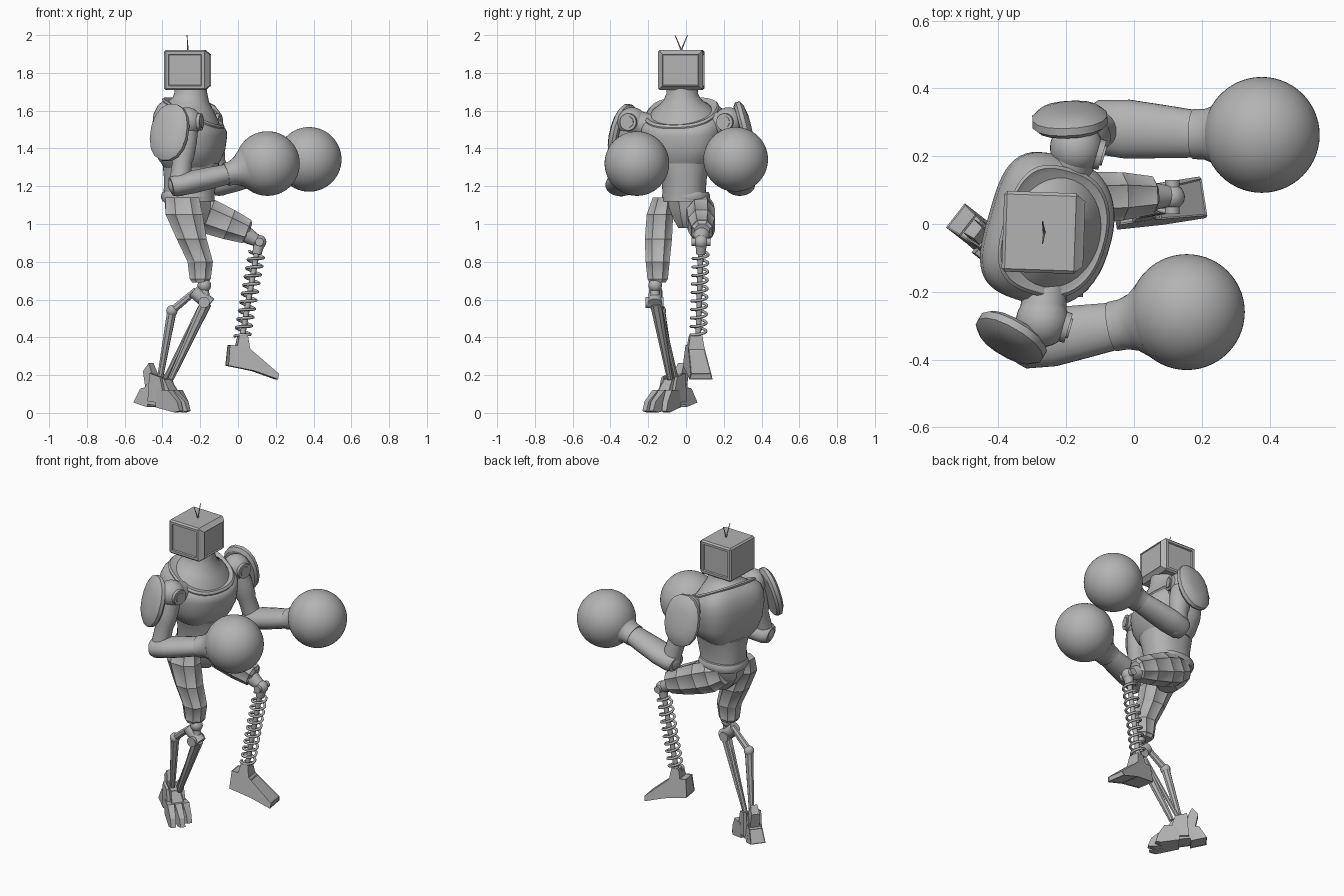
import bpy, bmesh
from math import sin, cos, pi, radians, copysign
from mathutils import Matrix, Vector

old = bpy.data.objects.get("Cube")
if old:
    bpy.data.objects.remove(old, do_unlink=True)

grey = bpy.data.materials.new("grey metal")
grey.use_nodes = True
grey.diffuse_color = (0.45, 0.45, 0.45, 1)
grey.node_tree.nodes["Principled BSDF"].inputs["Base Color"].default_value = grey.diffuse_color


def finish(name, bm, frame=None, smooth=32):
    """Turn a bmesh into a shaded object."""
    if frame:
        bm.transform(frame)
    bmesh.ops.recalc_face_normals(bm, faces=bm.faces)
    mesh = bpy.data.meshes.new(name)
    bm.to_mesh(mesh)
    bm.free()
    obj = bpy.data.objects.new(name, mesh)
    bpy.context.collection.objects.link(obj)
    mesh.materials.append(grey)
    bpy.ops.object.select_all(action='DESELECT')
    obj.select_set(True)
    bpy.context.view_layer.objects.active = obj
    bpy.ops.object.shade_smooth_by_angle(angle=radians(smooth))
    return obj


def along(p, q, side=(0, 1, 0)):
    """Frame at p whose z points to q and whose y leans to side."""
    z = (Vector(q) - Vector(p)).normalized()
    y = Vector(side)
    y = (y - z * y.dot(z)).normalized()
    x = y.cross(z)
    return Matrix.Translation(p) @ Matrix((x, y, z)).transposed().to_4x4()


def turned(x, y, z, yaw):
    return Matrix.Translation((x, y, z)) @ Matrix.Rotation(radians(yaw), 4, 'Z')


def loft(name, sections, sides=32, frame=None, power=2, panel=0, back=None):
    """Skin sections (x, y, z, rx, ry, tilt) stacked along local z; back squares the -x half."""
    bm = bmesh.new()
    rings = []
    for x, y, z, rx, ry, *tilt in sections:
        ring = []
        for i in range(sides):
            a = 2 * pi * (i + 0.5) / sides
            e = 2 / (back if back and cos(a) < 0 else power)
            u = copysign(abs(cos(a)) ** e, cos(a)) * rx
            v = copysign(abs(sin(a)) ** e, sin(a)) * ry
            ring.append(bm.verts.new((x + u, y + v, z - u * (tilt[0] if tilt else 0))))
        rings.append(ring)
    walls = []
    for a, b in zip(rings, rings[1:]):
        for i in range(sides):
            j = (i + 1) % sides
            walls.append(bm.faces.new((a[i], a[j], b[j], b[i])))
    bm.faces.new(rings[0])
    bm.faces.new(rings[-1])
    bmesh.ops.recalc_face_normals(bm, faces=bm.faces)
    if panel:
        bmesh.ops.inset_individual(bm, faces=walls, thickness=panel, depth=-panel * 0.4)
    return finish(name, bm, frame)


def rod(name, p, q, r1, r2=None, sides=16):
    length = (Vector(q) - Vector(p)).length
    r2 = r2 or r1
    return loft(name, [(0, 0, 0, r1, r1), (0, 0, length, r2, r2)], sides, along(p, q, (0.1, 1, 0.05)))


def ball(name, centre, r, detail=24):
    bm = bmesh.new()
    bmesh.ops.create_uvsphere(bm, u_segments=detail * 2, v_segments=detail, radius=r)
    return finish(name, bm, Matrix.Translation(centre))


def prism(name, outline, frame, panel=0):
    """Side outline of (x, z, half width) points, mirrored across local y."""
    bm = bmesh.new()
    a = [bm.verts.new((x, -w, z)) for x, z, w in outline]
    b = [bm.verts.new((x, w, z)) for x, z, w in outline]
    bm.faces.new(a)
    bm.faces.new(b)
    walls = []
    for i in range(len(a)):
        j = (i + 1) % len(a)
        walls.append(bm.faces.new((a[i], a[j], b[j], b[i])))
    bmesh.ops.recalc_face_normals(bm, faces=bm.faces)
    if panel:
        bmesh.ops.inset_individual(bm, faces=walls, thickness=panel, depth=-panel * 0.5)
    return finish(name, bm, frame, 20)


# Head: bevelled box, raised bezel with a recessed screen, recessed side panels
bm = bmesh.new()
bmesh.ops.create_cube(bm, size=1, matrix=Matrix.Diagonal((0.222, 0.238, 0.213, 1)))
bmesh.ops.bevel(bm, geom=bm.edges[:], offset=0.009, segments=1, affect='EDGES')
bm.normal_update()
for axis, rise in ((Vector((1, 0, 0)), 0.018), (Vector((0, 1, 0)), 0), (Vector((0, -1, 0)), 0)):
    face = max(bm.faces, key=lambda f: f.normal.dot(axis) * f.calc_area())
    bmesh.ops.inset_individual(bm, faces=[face], thickness=0.02, depth=rise)
    bmesh.ops.inset_individual(bm, faces=[face], thickness=0.005, depth=-0.008)
finish("head", bm, turned(-0.276, -0.025, 1.815, -2), 20)
for side in (-1, 1):
    rod("antenna", (-0.265, -0.025, 1.92), (-0.27, -0.025 + side * 0.033, 2.0), 0.004, 0.002, 6)

# Torso, twisted towards the rear arm
body = turned(-0.25, -0.02, 0, -16)
loft("chest", [(0, 0, 1.30, .13, .14), (0, 0, 1.34, .155, .18), (0, 0, 1.40, .175, .21, .05),
               (0, 0, 1.49, .185, .222, .15), (.003, 0, 1.535, .18, .222, .28), (.01, 0, 1.565, .165, .21, .4),
               (.018, 0, 1.585, .145, .185, .5)], 48, body, 2.3, 0, 3.4)
loft("collar", [(.018, 0, 1.57, .15, .19, .5), (.018, 0, 1.588, .154, .194, .5), (.018, 0, 1.598, .146, .184, .5),
                (.018, 0, 1.592, .134, .17, .5)], 48, body, 2.3, 0, 3)
loft("neck", [(.018, 0, 1.575, .14, .175, .5), (.016, 0, 1.602, .128, .158, .44), (.01, 0, 1.63, .112, .125, .3),
              (0, 0, 1.66, .096, .098, .12), (0, 0, 1.69, .088, .084), (0, 0, 1.73, .084, .08)], 32, body)
loft("waist", [(-.255, -.01, 1.12, .13, .115), (-.258, -.01, 1.17, .136, .115), (-.25, -.01, 1.24, .142, .12),
               (-.25, -.015, 1.32, .15, .145)], 40, None, 2.3)
loft("belt", [(-.265, 0, 1.12, .135, .12), (-.265, 0, 1.135, .142, .127), (-.265, 0, 1.155, .142, .127),
              (-.265, 0, 1.17, .135, .12)], 32, None, 2.4)
loft("pelvis", [(-.265, .005, 1.135, .135, .118), (-.265, .005, 1.08, .13, .1), (-.255, .005, 1.02, .1, .075),
                (-.25, .005, .98, .06, .05)], 8)


# Arms: shoulder, pad, upper arm, forearm, round glove
def arm(tag, shoulder, elbow, wrist, glove, pad, normal):
    s, e, w, g = map(Vector, (shoulder, elbow, wrist, glove))
    inner = Vector((-0.25, -0.02, 1.47)).lerp(s, 0.6)
    rod(tag + "_shoulder_axle", inner, s, 0.065, 0.07, 24)
    ball(tag + "_shoulder_ball", s, 0.078, 16)
    front = Vector((0.96, -0.28, 0))
    rod(tag + "_shoulder_cap", s, s + front * 0.08, 0.05, 0.045, 24)
    rod(tag + "_shoulder_bolt", s, s + front * 0.086, 0.03, 0.03, 24)
    n = (e - s).length
    loft(tag + "_upper_arm", [(0, 0, 0, .06, .055), (0, 0, n * .3, .066, .06), (0, 0, n * .55, .06, .056),
                              (0, 0, n * .62, .053, .05), (0, 0, n, .055, .055)], 20, along(s, e))
    ball(tag + "_elbow", e, 0.06, 16)
    n = (w - e).length
    loft(tag + "_forearm", [(0, 0, -.045, .05, .06), (0, 0, -.02, .058, .08), (0, 0, n * .25, .061, .088),
                            (0, 0, n * .6, .059, .08), (0, 0, n, .054, .07)], 20, along(e, w))
    n = (g - w).length
    loft(tag + "_glove_cuff", [(0, 0, -.015, .062, .074), (0, 0, .02, .064, .075), (0, 0, n * .25, .08, .086),
                               (0, 0, n * .4, .11, .112)], 28, along(w, g))
    ball(tag + "_glove", g, 0.171, 28)
    # Shield-like pad, tilted in at the top
    frame = along(pad, Vector(pad) + Vector(normal), (0, 0, 1))
    loft(tag + "_shoulder_pad", [(0, -.005, -.035, .1, .14), (0, 0, -.022, .113, .156), (0, 0, 0, .112, .155),
                                 (0, 0, .016, .092, .13), (0, 0, .028, .05, .075)], 16, frame, 2.2)


arm("right", (-.27, -.285, 1.54), (-.31, -.345, 1.207), (-.05, -.3, 1.265), (.156, -.26, 1.32),
    (-.368, -.345, 1.487), (-.5, -.85, .26))
arm("left", (-.17, .225, 1.54), (-.09, .285, 1.21), (.19, .265, 1.29), (.377, .263, 1.342),
    (-.19, .318, 1.5), (-.06, 1, .24))

# Standing right leg
loft("right_thigh", [(-.295, -.12, 1.14, .095, .06), (-.285, -.138, 1.05, .105, .075), (-.245, -.146, .92, .085, .077),
                     (-.2, -.15, .8, .072, .068), (-.2, -.15, .71, .06, .058), (-.2, -.15, .69, .045, .045)],
     8, None, 2.3, .004)
rod("right_knee_post", (-.19, -.16, .72), (-.175, -.165, .62), .025)
ball("right_knee_ball", (-.178, -.163, .675), .036, 12)
rod("right_knee_axle", (-.235, -.16, .645), (-.15, -.165, .575), .036, .038, 12)
rod("right_knee_pin", (-.18, -.215, .585), (-.18, -.12, .585), .03)
rod("right_rear_link", (-.22, -.155, .65), (-.35, -.135, .54), .018, .022, 8)
ball("right_rear_joint", (-.35, -.135, .54), .03, 12)
rod("right_rear_shin", (-.35, -.135, .54), (-.415, -.07, .17), .026, .016, 8)
rod("right_front_shin", (-.17, -.16, .58), (-.355, -.085, .18), .032, .016, 8)
rod("right_shin_piston", (-.2, -.14, .56), (-.39, -.05, .17), .013, .013, 8)

# Clawed right foot
foot = turned(-.405, -.07, 0, -38)
prism("right_foot_body", [(-.08, .05, .045), (.09, .025, .052), (.1, .09, .042), (.04, .18, .03),
                          (-.04, .2, .03), (-.09, .13, .035)], foot, .006)
for y, yaw, reach in ((-.04, -6, .95), (0, 0, 1.02), (.04, 8, .72)):
    toe = foot @ turned(.045, y, 0, yaw)
    prism("right_toe", [(-.04, .03, .022), (.10 * reach, .003, .022), (.138 * reach, .01, .014),
                        (.12 * reach, .06, .016), (.05, .12, .02), (-.03, .12, .022)], toe)
prism("right_heel", [(-.155, .055, .045), (-.06, .03, .045), (-.05, .14, .035), (-.11, .13, .04)], foot, .006)
prism("right_heel_spur", [(-.085, .12, .028), (-.05, .12, .028), (-.045, .21, .025), (-.07, .265, .02),
                          (-.105, .22, .025)], foot)
for side in (-1, 1):
    prism("right_ankle_plate", [(-.05, .06, .012), (.07, .05, .012), (.03, .19, .008), (-.04, .21, .008)],
          foot @ Matrix.Translation((0, side * .045, 0)))

# Raised left leg
thigh = along((-.27, .075, 1.085), (.06, .085, .955))
loft("left_thigh", [(0, 0, -.05, .07, .05), (0, 0, .03, .10, .072), (0, 0, .12, .1, .08), (0, 0, .24, .088, .076),
                    (0, 0, .34, .07, .06), (0, 0, .352, .05, .042)], 8, thigh, 2.3, .004)
rod("left_knee_post", (.04, .082, .945), (.11, .082, .905), .045, .03)
ball("left_knee_ball", (.113, .08, .905), .037, 14)
rod("left_knee_pin", (.113, .03, .905), (.113, .13, .905), .022)
rod("left_knee_socket", (.11, .08, .89), (.1, .078, .84), .03, .024)

# Spring shin around a central rod
top, bottom = Vector((.1, .078, .85)), Vector((.022, .065, .4))
rod("left_shin_rod", top, bottom, .015, .015, 12)
frame = along(top, bottom)
turns, steps, length = 10, 20, (bottom - top).length
curve = bpy.data.curves.new("left_shin_spring", 'CURVE')
curve.dimensions = '3D'
curve.bevel_depth = 0.0075
curve.bevel_resolution = 2
curve.use_fill_caps = True
spline = curve.splines.new('POLY')
spline.points.add(turns * steps)
for i, point in enumerate(spline.points):
    a = 2 * pi * i / steps
    point.co = (*(frame @ Vector((.04 * cos(a), .04 * sin(a), length * i / (turns * steps)))), 1)
curve.materials.append(grey)
spring = bpy.data.objects.new("left_shin_spring", curve)
bpy.context.collection.objects.link(spring)
bpy.ops.object.select_all(action='DESELECT')
spring.select_set(True)
bpy.context.view_layer.objects.active = spring
bpy.ops.object.convert(target='MESH')

# Wedge-shaped left foot
foot = turned(.02, .05, 0, 9)
prism("left_ankle", [(-.035, .33, .045), (.04, .33, .045), (.028, .41, .032), (-.018, .41, .032)], foot)
prism("left_foot", [(-.08, .25, .055), (.06, .222, .062), (.185, .178, .062), (.19, .208, .055),
                    (.055, .325, .045), (.03, .35, .042), (-.07, .36, .042)], foot, .006)
